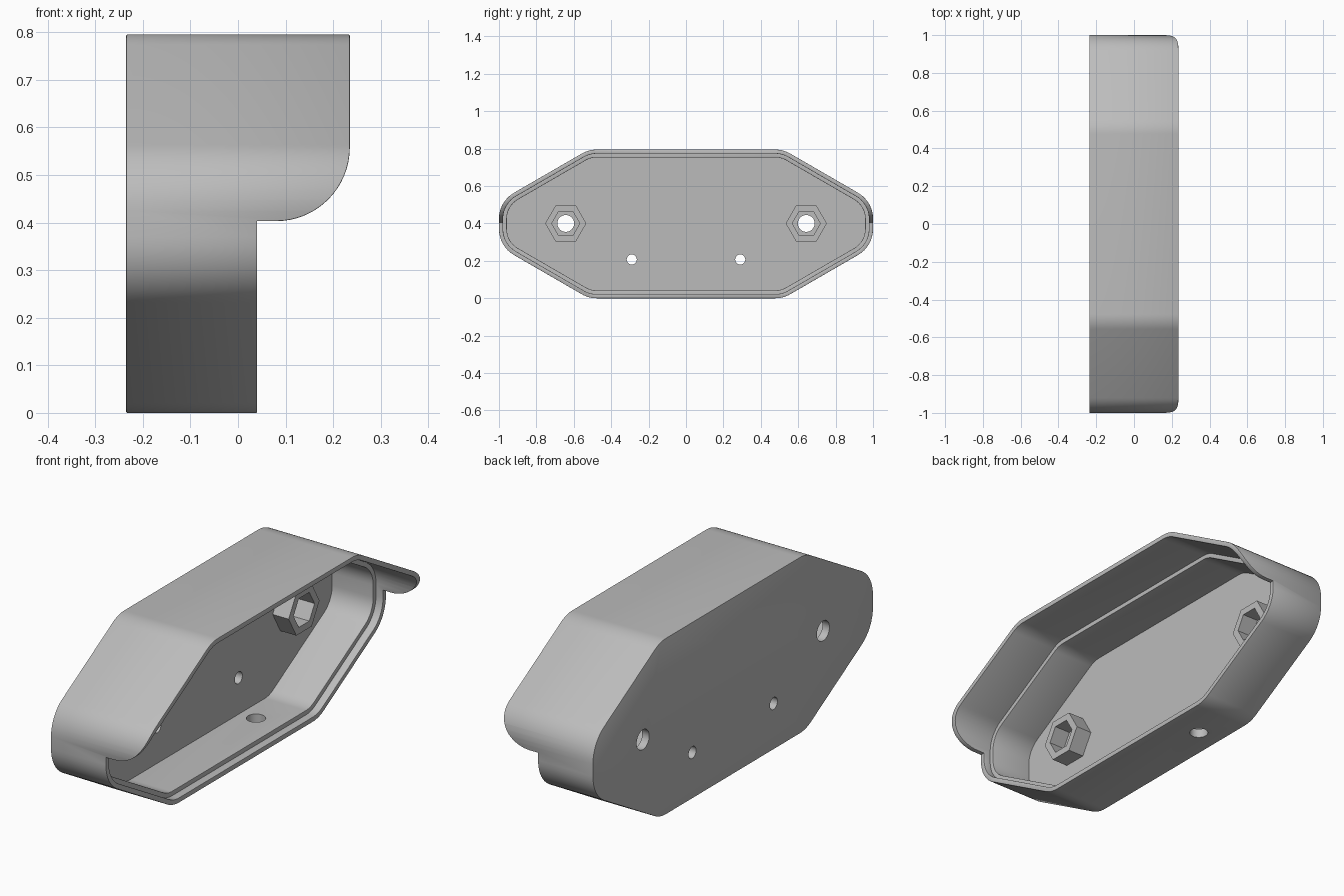
import bpy, bmesh, math
from mathutils import Matrix, Vector

default = bpy.data.objects.get("Cube")
if default:
    bpy.data.objects.remove(default, do_unlink=True)

BACK, FRONT, LOW_RIM, LEDGE = -0.235, 0.235, 0.04, 0.005
MID = 0.3975       # middle height of the housing
FLOOR = BACK + 0.035

grey = bpy.data.materials.new("plain grey")
grey.use_nodes = True
colour = (0.5, 0.5, 0.5, 1)
grey.diffuse_color = colour
grey.node_tree.nodes["Principled BSDF"].inputs["Base Color"].default_value = colour


def rounded(corners, radius, steps=8):
    """Round every corner of a convex polygon."""
    points = []
    for i, c in enumerate(corners):
        a = (corners[i - 1] - c).normalized()
        b = (corners[(i + 1) % len(corners)] - c).normalized()
        half = a.angle(b) / 2
        centre = c + (a + b).normalized() * radius / math.sin(half)
        start = c + a * radius / math.tan(half) - centre
        end = c + b * radius / math.tan(half) - centre
        turn = start.angle_signed(end)
        for k in range(steps + 1):
            points.append(centre + Matrix.Rotation(-turn * k / steps, 2) @ start)
    return points


def outline(inset):
    """Rounded eight-cornered outline in y, z, moved inward by inset."""
    top = 0.52 - inset * math.tan(math.radians(15))
    side = 0.12 - inset * math.tan(math.radians(30))
    quarter = [(1 - inset, side), (top, MID - inset)]
    corners = quarter + [(-y, z) for y, z in reversed(quarter)]
    corners += [(-y, -z) for y, z in corners]
    pts = rounded([Vector(c) for c in corners], 0.16 - inset)
    return [(y, z + MID) for y, z in pts]


def prism(name, profile, low, high, place):
    """Extrude a flat profile; place turns (u, v, depth) into a position."""
    bm = bmesh.new()
    face = bm.faces.new([bm.verts.new(place(u, v, low)) for u, v in profile])
    shift = Vector(place(0, 0, high)) - Vector(place(0, 0, low))
    extruded = bmesh.ops.extrude_face_region(bm, geom=[face], use_keep_orig=True)
    moved = [g for g in extruded["geom"] if isinstance(g, bmesh.types.BMVert)]
    bmesh.ops.translate(bm, verts=moved, vec=shift)
    bmesh.ops.recalc_face_normals(bm, faces=bm.faces)
    mesh = bpy.data.meshes.new(name)
    bm.to_mesh(mesh)
    bm.free()
    mesh.materials.append(grey)
    obj = bpy.data.objects.new(name, mesh)
    bpy.context.collection.objects.link(obj)
    return obj


def along_x(u, v, d):
    return (d, u, v)


def along_y(u, v, d):
    return (u, d, v)


def along_z(u, v, d):
    return (u, v, d)


def ring(u, v, radius, sides):
    angles = [math.tau * k / sides for k in range(sides)]
    return [(u + radius * math.cos(a), v + radius * math.sin(a)) for a in angles]


def combine(target, other, operation):
    mod = target.modifiers.new("combine", "BOOLEAN")
    mod.object, mod.operation, mod.solver = other, operation, "EXACT"
    bpy.context.view_layer.objects.active = target
    bpy.ops.object.modifier_apply(modifier=mod.name)
    bpy.data.objects.remove(other, do_unlink=True)


# Hollow housing with a stepped rim
housing = prism("housing", outline(0), BACK, FRONT, along_x)
combine(housing, prism("cavity", outline(0.042), FLOOR, 0.5, along_x), "DIFFERENCE")
combine(housing, prism("rim_step", outline(0.022), LEDGE, 0.5, along_x), "DIFFERENCE")

# Lower front cut away beneath a hood with a rounded cheek
arc = [(0.08 + 0.155 * math.sin(a), 0.558 - 0.155 * math.cos(a))
       for a in [math.pi / 2 * k / 16 for k in range(17)]]
cut = [(LOW_RIM, -0.1), (LOW_RIM, arc[0][1])] + arc + [(0.4, arc[-1][1]), (0.4, -0.1)]
combine(housing, prism("hood_cut", cut, -1.2, 1.2, along_y), "DIFFERENCE")

# Soften the outer edges of the back and the rim
bm = bmesh.new()
bm.from_mesh(housing.data)
bmesh.ops.remove_doubles(bm, verts=bm.verts, dist=0.0001)
sharp = [e for e in bm.edges if len(e.link_faces) == 2 and e.is_convex
         and e.calc_face_angle() > math.radians(50)]
bmesh.ops.bevel(bm, geom=sharp, offset=0.005, segments=2, profile=0.5,
                affect="EDGES", clamp_overlap=True)
bm.to_mesh(housing.data)
bm.free()

# Mounting holes through the back, and one cable hole in the underside
for side in (-1, 1):
    y = 0.29 * side
    combine(housing, prism("small_hole", ring(y, 0.207, 0.027, 24), -0.3, -0.1, along_x),
            "DIFFERENCE")
    y = 0.643 * side
    combine(housing, prism("bolt_hole", ring(y, 0.4, 0.045, 32), -0.3, -0.1, along_x),
            "DIFFERENCE")
combine(housing, prism("cable_hole", ring(-0.12, 0.3, 0.04, 32), -0.1, 0.1, along_z),
        "DIFFERENCE")

# Hexagonal nut sockets around the bolt holes
sockets = []
for side, label in ((-1, "right"), (1, "left")):
    y = 0.643 * side
    socket = prism(label + "_nut_socket", ring(y, 0.4, 0.11, 6), FLOOR - 0.002,
                   FLOOR + 0.08, along_x)
    combine(socket, prism("nut_pocket", ring(y, 0.4, 0.075, 6), -0.3, 0.1, along_x),
            "DIFFERENCE")
    sockets.append(socket)

for obj in [housing] + sockets:
    bpy.ops.object.select_all(action="DESELECT")
    obj.select_set(True)
    bpy.context.view_layer.objects.active = obj
    bpy.ops.object.shade_smooth_by_angle(angle=math.radians(30))
